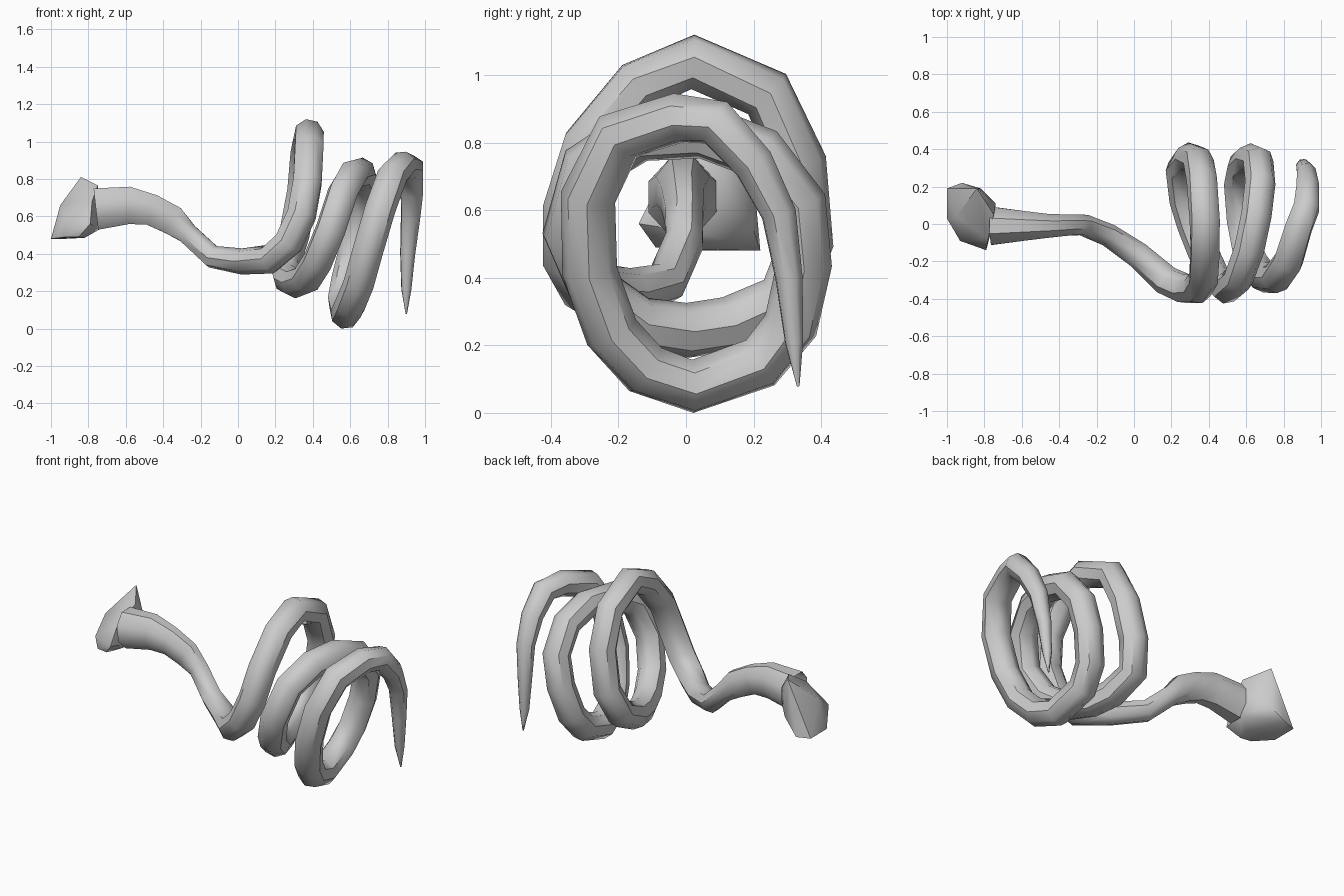
import bpy, bmesh, math
from mathutils import Vector

SIDES = 8

# corners of the wedge head: slanted snout, then cheek
head = [(-.93, -.09, .57), (-.95, .04, .66), (-.84, .19, .81), (-.815, .18, .68),
        (-.82, .19, .57), (-.92, .22, .48), (-1, .19, .48), (-1, .03, .48), (-.92, -.08, .49),
        (-.79, -.14, .56), (-.78, -.08, .68), (-.75, .05, .765), (-.74, .11, .70),
        (-.74, .11, .62), (-.74, .05, .53), (-.82, .0, .485), (-.85, -.09, .49)]

# body path: x, y, z, half width, half height
neck = [(-.76, -.01, .64, .11, .12), (-.58, -.01, .66, .085, .108), (-.46, -.01, .635, .068, .09),
        (-.35, -.005, .58, .06, .085), (-.27, -.005, .51, .06, .06),
        (-.135, -.06, .385, .062, .063), (.02, -.165, .36, .07, .07),
        (.17, -.30, .372, .08, .08)]
# coil points share a section
coil = [(.27, -.345, .46), (.34, -.345, .61), (.372, -.29, .79), (.38, -.14, .97),
        (.378, .02, 1.04), (.362, .24, .945), (.345, .335, .74), (.30, .355, .50),
        (.25, .29, .34), (.27, .13, .265), (.31, 0, .245), (.365, -.14, .265),
        (.425, -.27, .36), (.495, -.345, .53), (.56, -.29, .73), (.615, -.14, .825),
        (.655, .05, .835), (.675, .22, .77), (.665, .335, .62), (.625, .35, .44),
        (.58, .31, .26), (.56, .22, .15), (.575, .02, .08), (.60, -.12, .13),
        (.645, -.22, .24), (.695, -.285, .42), (.76, -.29, .64), (.825, -.20, .82)]
tail = [(.88, -.02, .875, .076, .076), (.923, .09, .86, .074, .072), (.93, .20, .74, .064, .064),
        (.922, .275, .59, .054, .054), (.907, .305, .40, .042, .042),
        (.90, .32, .21, .028, .028), (.90, .332, .08, .004, .004)]
path = neck + [p + (.082, .082) for p in coil] + tail


def finish(name, bm):
    me = bpy.data.meshes.new(name)
    bm.to_mesh(me)
    bm.free()
    ob = bpy.data.objects.new(name, me)
    bpy.context.collection.objects.link(ob)
    bpy.ops.object.select_all(action='DESELECT')
    bpy.context.view_layer.objects.active = ob
    ob.select_set(True)
    bpy.ops.object.shade_smooth_by_angle(angle=math.radians(45))
    return ob


def tube(name, path):
    """Skin a tube along the path, carrying the frame without twist."""
    bm = bmesh.new()
    pts = [Vector(p[:3]) for p in path]
    up, rings = Vector((0, 0, 1)), []
    angles = [2 * math.pi * (k + .5) / SIDES for k in range(SIDES)]
    for i, p in enumerate(path):
        a, b = pts[max(i - 1, 0)], pts[min(i + 1, len(pts) - 1)]
        t = (b - a).normalized()
        up = (up - t * up.dot(t)).normalized()
        side = t.cross(up)
        rings.append([bm.verts.new(pts[i] + side * (p[3] * math.cos(g))
                                   + up * (p[4] * math.sin(g))) for g in angles])
    for r, s in zip(rings, rings[1:]):
        for k in range(SIDES):
            n = (k + 1) % SIDES
            bm.faces.new((r[k], s[k], s[n], r[n]))
    bm.faces.new(rings[-1][::-1])
    low = min(v.co.z for v in bm.verts)
    bmesh.ops.translate(bm, verts=bm.verts, vec=(0, 0, -low))
    return finish(name, bm)


# coiled body with tapering tail; its open front end sits inside the head
tube("coiled_body", path)

# faceted head
bm = bmesh.new()
for c in head:
    bm.verts.new(c)
bmesh.ops.convex_hull(bm, input=bm.verts)
bmesh.ops.delete(bm, geom=[v for v in bm.verts if not v.link_faces], context='VERTS')
bmesh.ops.recalc_face_normals(bm, faces=bm.faces)
finish("head", bm)
